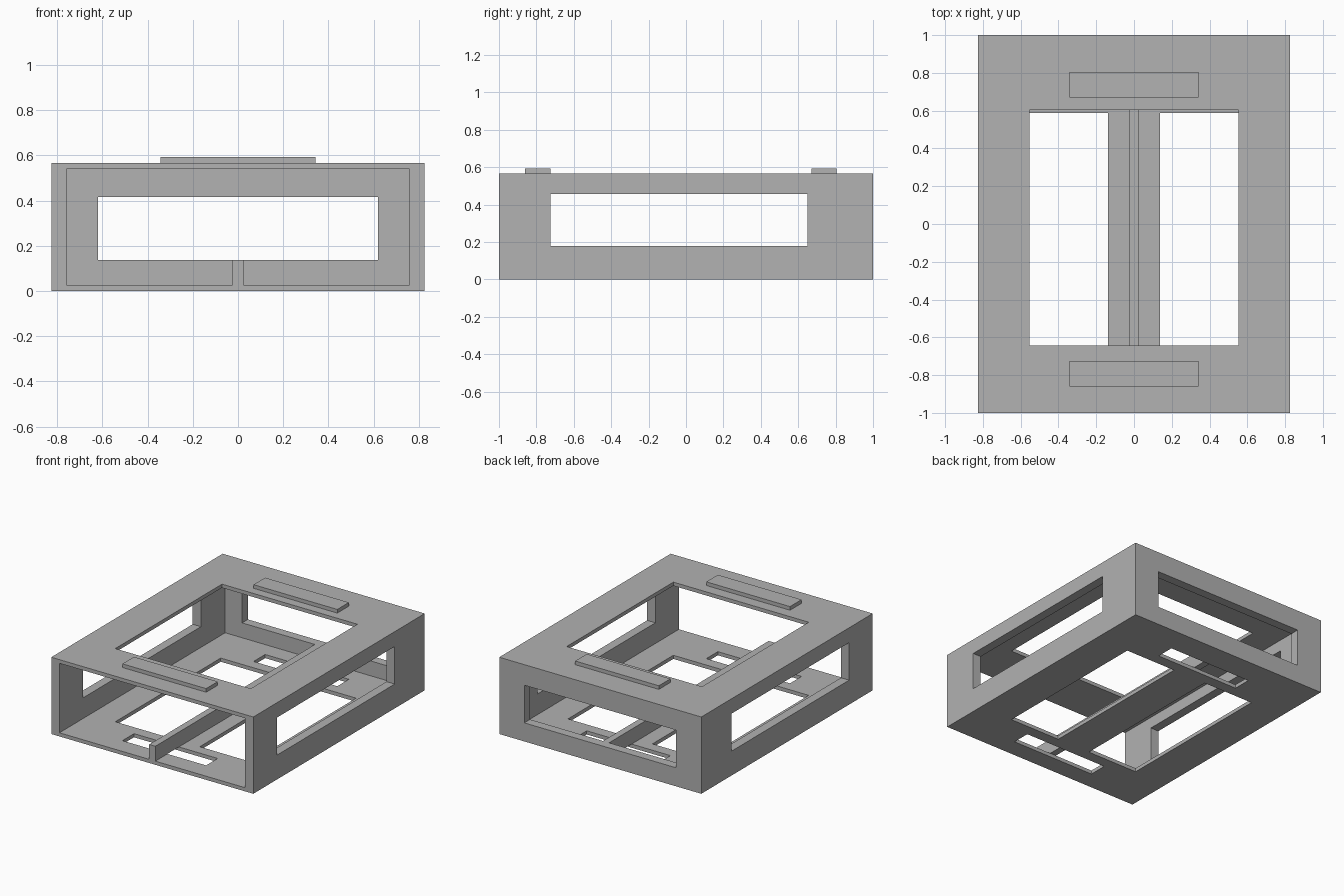
import bpy
import bmesh
from mathutils import Matrix, Vector

cube = bpy.data.objects.get("Cube")
if cube:
    bpy.data.objects.remove(cube, do_unlink=True)

# One plain grey for the whole model
grey = bpy.data.materials.new("plain_grey")
grey.use_nodes = True
colour = (0.445, 0.445, 0.445, 1)
grey.diffuse_color = colour
for node in grey.node_tree.nodes:
    if node.type == 'BSDF_PRINCIPLED':
        node.inputs["Base Color"].default_value = colour


def box(name, low, high):
    """Axis-aligned box between two corners."""
    low, high = Vector(low), Vector(high)
    bm = bmesh.new()
    place = Matrix.Translation((low + high) / 2) @ Matrix.Diagonal((high - low).to_4d())
    bmesh.ops.create_cube(bm, size=1, matrix=place)
    mesh = bpy.data.meshes.new(name)
    bm.to_mesh(mesh)
    bm.free()
    mesh.materials.append(grey)
    obj = bpy.data.objects.new(name, mesh)
    bpy.context.collection.objects.link(obj)
    return obj


def cut(target, low, high):
    """Subtract a box, then discard the cutter."""
    cutter = box("cutter", low, high)
    cutter.hide_render = True
    mod = target.modifiers.new("cut", 'BOOLEAN')
    mod.operation = 'DIFFERENCE'
    mod.solver = 'EXACT'
    mod.object = cutter
    bpy.context.view_layer.objects.active = target
    bpy.ops.object.modifier_apply(modifier=mod.name)
    bpy.data.objects.remove(cutter, do_unlink=True)


W, H = 0.825, 0.567          # half width and height of the case
PLATE, WALL = 0.027, 0.067   # floor/roof and wall thickness
TAB_X = 0.342
TABS = {"front": (-0.86, -0.725), "back": (0.67, 0.805)}

# Case, hollowed from the open front
case = box("case", (-W, -1, 0), (W, 1, H))
cut(case, (WALL - W, -1.2, PLATE), (W - WALL, 1 - WALL, H - PLATE))

# Windows through the side walls and the back wall
cut(case, (-1, -0.725, 0.18), (1, 0.65, 0.457))
cut(case, (-0.62, 0.8, 0.137), (0.62, 1.2, 0.415))

# Roof opening and the pair of floor openings
cut(case, (-0.553, -0.642, 0.5), (0.553, 0.603, 0.7))
for side in (-1, 1):
    xs = sorted((side * 0.137, side * 0.553))
    cut(case, (xs[0], -0.642, -0.1), (xs[1], 0.588, 0.08))

# Stacking tabs on the roof with matching slots in the floor
for end, (y0, y1) in TABS.items():
    cut(case, (-TAB_X, y0, -0.1), (TAB_X, y1, 0.08))
    box(end + "_tab", (-TAB_X, y0, H), (TAB_X, y1, H + PLATE))

# Centre divider rib standing on the floor
box("divider_rib", (-0.025, -1, PLATE), (0.025, 1 - WALL, 0.137))
